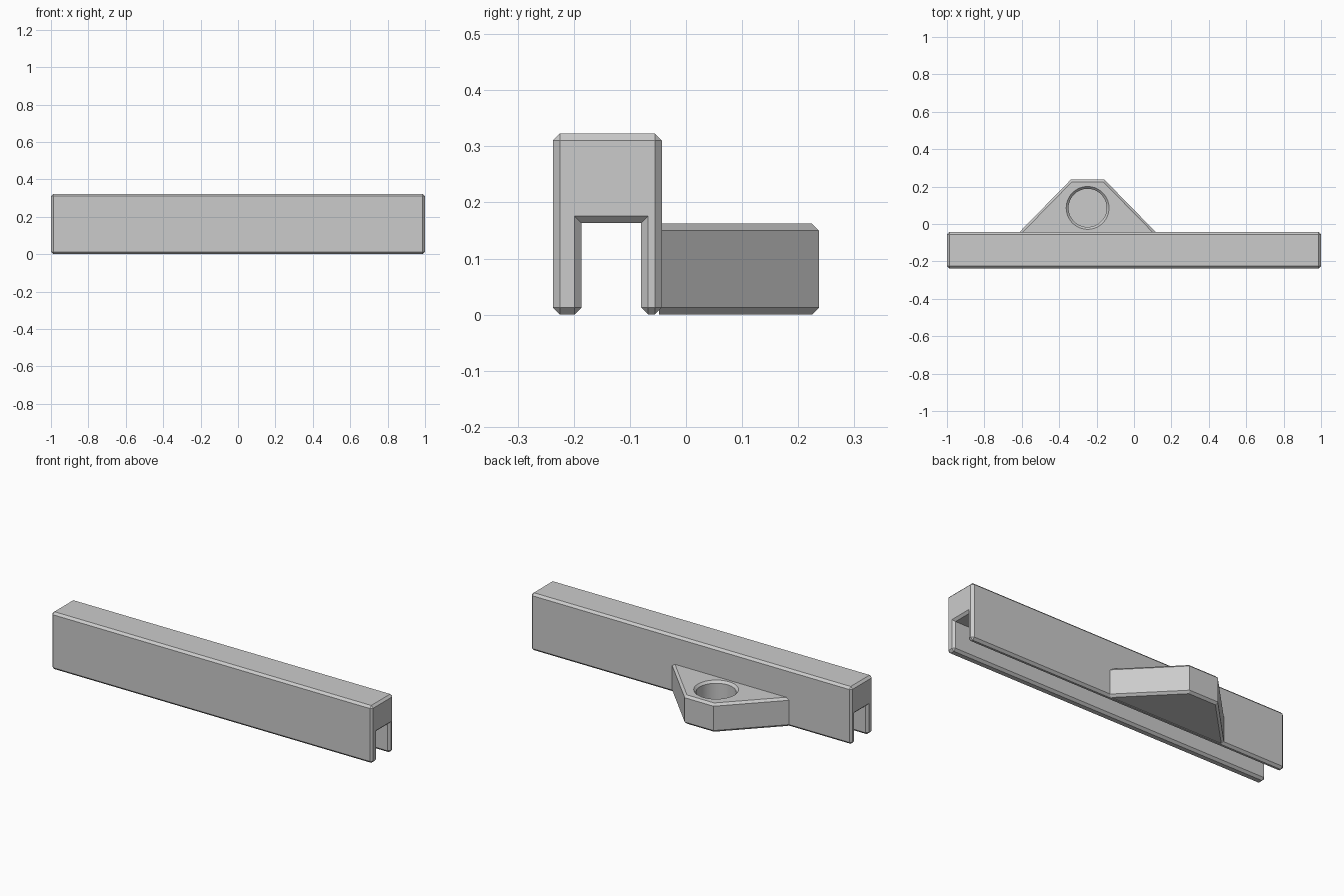
import bpy
import bmesh
import math
from mathutils import Matrix, Vector

default_cube = bpy.data.objects.get("Cube")
if default_cube:
    bpy.data.objects.remove(default_cube, do_unlink=True)

CHAMFER = 0.0125

grey = bpy.data.materials.new("light grey")
grey.use_nodes = True
grey.diffuse_color = (0.6, 0.6, 0.6, 1)
grey.node_tree.nodes["Principled BSDF"].inputs["Base Color"].default_value = (0.6, 0.6, 0.6, 1)


def prism(outline, direction):
    """Closed outline extruded along a direction."""
    bm = bmesh.new()
    face = bm.faces.new([bm.verts.new(p) for p in outline])
    grown = bmesh.ops.extrude_face_region(bm, geom=[face], use_keep_orig=True)
    moved = [g for g in grown["geom"] if isinstance(g, bmesh.types.BMVert)]
    bmesh.ops.translate(bm, verts=moved, vec=direction)
    bmesh.ops.recalc_face_normals(bm, faces=bm.faces)
    return bm


def chamfer(bm, wanted):
    edges = [e for e in bm.edges if wanted(e)]
    bmesh.ops.bevel(bm, geom=edges, offset=CHAMFER, offset_type='OFFSET',
                    segments=1, affect='EDGES', clamp_overlap=False)
    bmesh.ops.recalc_face_normals(bm, faces=bm.faces)


def finish(bm, name):
    mesh = bpy.data.meshes.new(name)
    bm.to_mesh(mesh)
    bm.free()
    mesh.materials.append(grey)
    obj = bpy.data.objects.new(name, mesh)
    bpy.context.collection.objects.link(obj)
    return obj


# Long rail: an upside-down U section with every outside edge chamfered
front, back, top = -0.237, -0.043, 0.323
slot_front, slot_back, slot_top = -0.186, -0.08, 0.163
section = [(front, 0), (front, top), (back, top), (back, 0),
           (slot_back, 0), (slot_back, slot_top), (slot_front, slot_top), (slot_front, 0)]
bm = prism([(-1, y, z) for y, z in section], Vector((2, 0, 0)))
chamfer(bm, lambda e: e.calc_face_angle_signed() > 0.1)
finish(bm, "slotted_rail")

# Mounting lug: trapezoid block, chamfered along its upper and lower rims
lug_x, lug_top, lug_end, root = -0.248, 0.162, 0.237, back - 0.005
half_root, half_end = 0.369, 0.09
outline = [(lug_x - half_root, root, 0), (lug_x + half_root, root, 0),
           (lug_x + half_end, lug_end, 0), (lug_x - half_end, lug_end, 0)]
bm = prism(outline, Vector((0, 0, lug_top)))


def on_rim(edge):
    a, b = (v.co for v in edge.verts)
    return abs(a.z - b.z) < 0.001 and max(a.y, b.y) > back


chamfer(bm, on_rim)
lug = finish(bm, "mounting_lug")

# Blind round hole with a countersunk mouth
radius, floor = 0.102, 0.03
above = 0.02
steps = [(0, floor), (radius, floor), (radius, lug_top - CHAMFER),
         (radius + CHAMFER + above, lug_top + above), (0, lug_top + above)]
bm = bmesh.new()
ring = [bm.verts.new((r, 0, z)) for r, z in steps]
edges = [bm.edges.new(pair) for pair in zip(ring, ring[1:])]
bmesh.ops.spin(bm, geom=ring + edges, cent=(0, 0, 0), axis=(0, 0, 1),
               angle=math.tau, steps=64, use_duplicate=False)
bmesh.ops.remove_doubles(bm, verts=bm.verts, dist=0.0001)
bmesh.ops.recalc_face_normals(bm, faces=bm.faces)
bmesh.ops.transform(bm, matrix=Matrix.Translation((lug_x, 0.086, 0)), verts=bm.verts)
cutter = finish(bm, "hole_cutter")
cutter.hide_render = True

cut = lug.modifiers.new("hole", 'BOOLEAN')
cut.operation = 'DIFFERENCE'
cut.solver = 'EXACT'
cut.object = cutter
bpy.ops.object.select_all(action='DESELECT')
lug.select_set(True)
bpy.context.view_layer.objects.active = lug
bpy.ops.object.modifier_apply(modifier=cut.name)
bpy.data.objects.remove(cutter, do_unlink=True)

# Smooth the hole wall while keeping the block edges crisp
bpy.ops.object.shade_smooth_by_angle(angle=math.radians(30))
